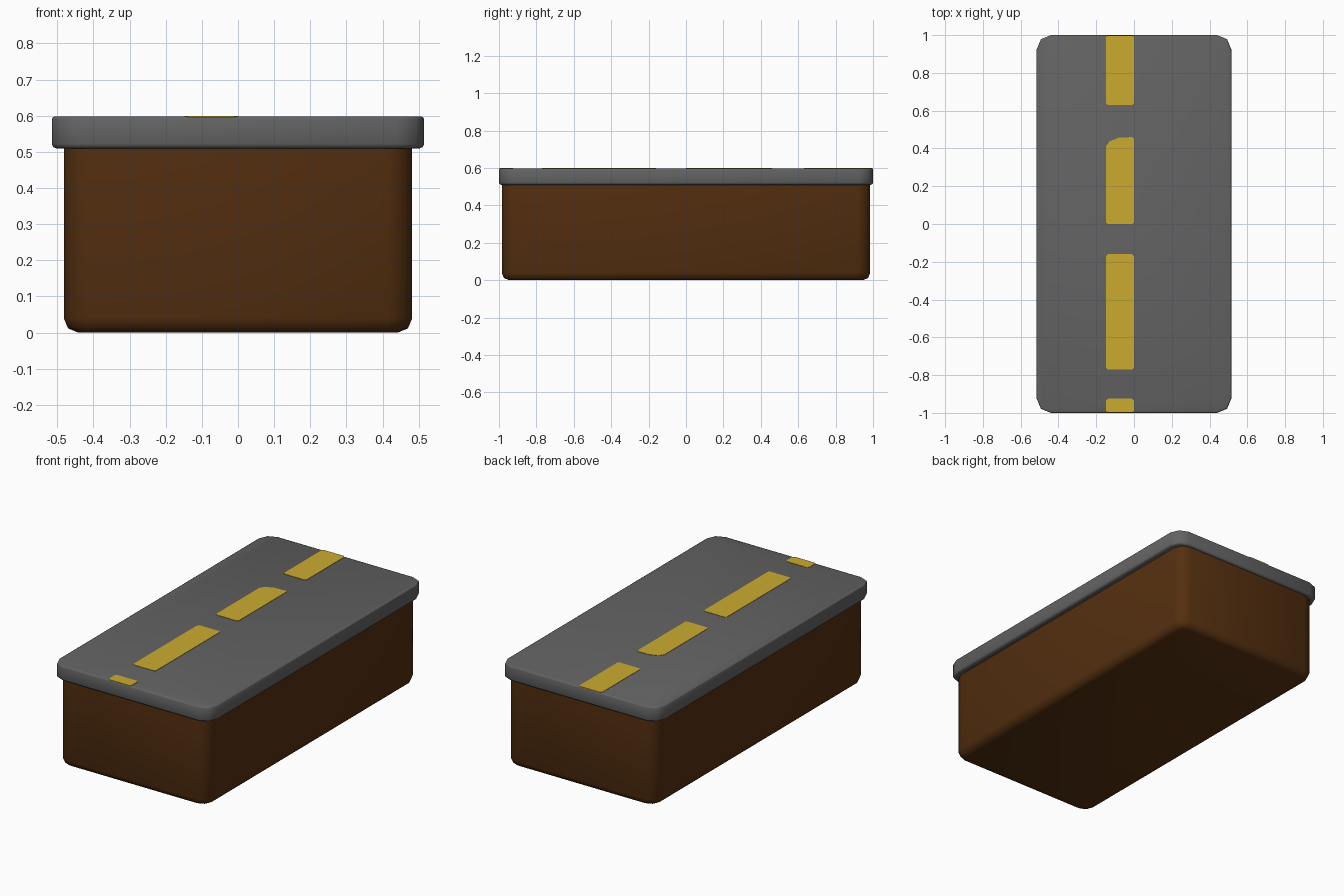
import bpy, bmesh

if "Cube" in bpy.data.objects:
    bpy.data.objects.remove(bpy.data.objects["Cube"])


def material(name, rgb):
    m = bpy.data.materials.new(name)
    m.diffuse_color = (*rgb, 1)
    m.use_nodes = True
    m.node_tree.nodes["Principled BSDF"].inputs["Base Color"].default_value = m.diffuse_color
    return m


ASPHALT = material("asphalt_grey", (0.125, 0.125, 0.125))
DIRT = material("dirt_brown", (0.09, 0.029, 0.005))
YELLOW = material("line_yellow", (0.60, 0.41, 0.028))


def finish(name, bm, mat):
    bmesh.ops.recalc_face_normals(bm, faces=bm.faces)
    me = bpy.data.meshes.new(name)
    bm.to_mesh(me)
    bm.free()
    me.materials.append(mat)
    ob = bpy.data.objects.new(name, me)
    bpy.context.collection.objects.link(ob)
    return ob


def rounded_box(name, hx, hy, z0, z1, corner, bottom, top, mat):
    """Box with rounded upright corners, then rounded bottom and top rims."""
    bm = bmesh.new()
    bmesh.ops.create_cube(bm, size=1)
    for v in bm.verts:
        v.co = (v.co.x * 2 * hx, v.co.y * 2 * hy, z1 if v.co.z > 0 else z0)
    upright = [e for e in bm.edges if abs(e.verts[0].co.z - e.verts[1].co.z) > 1e-4]
    bmesh.ops.bevel(bm, geom=upright, offset=corner, segments=2, profile=0.5, affect='EDGES')
    for z, r in ((z0, bottom), (z1, top)):
        if r:
            rim = [e for e in bm.edges if all(abs(v.co.z - z) < 1e-5 for v in e.verts)]
            bmesh.ops.bevel(bm, geom=rim, offset=r, segments=2, profile=0.5, affect='EDGES')
    ob = finish(name, bm, mat)
    for o in bpy.context.selected_objects:
        o.select_set(False)
    ob.select_set(True)
    bpy.context.view_layer.objects.active = ob
    bpy.ops.object.shade_smooth_by_angle(angle=1.0)


# Ground block and the overhanging road slab
rounded_box("dirt_block", 0.482, 0.985, 0.0, 0.54, 0.065, 0.04, 0, DIRT)
rounded_box("road_slab", 0.515, 1.0, 0.51, 0.598, 0.075, 0.012, 0.008, ASPHALT)


def dash(name, y0, y1, worn=False):
    """Thin painted plate with slightly clipped corners."""
    x0, x1, c = -0.148, 0.0, 0.01
    pts = [(x0 + c, y0), (x1 - c, y0), (x1, y0 + c), (x1, y1 - c), (x1 - c, y1)]
    pts += [(-0.08, y1 - 0.003), (-0.13, y1 - 0.022), (x0, y1 - 0.05)] if worn else \
        [(x0 + c, y1), (x0, y1 - c)]
    pts.append((x0, y0 + c))
    bm = bmesh.new()
    face = bm.faces.new([bm.verts.new((x, y, 0.594)) for x, y in pts])
    ext = bmesh.ops.extrude_face_region(bm, geom=[face])
    for v in ext["geom"]:
        if isinstance(v, bmesh.types.BMVert):
            v.co.z = 0.6
    bm.faces.ensure_lookup_table()
    # Keep the plate closed underneath
    if not any(all(abs(v.co.z - 0.594) < 1e-5 for v in f.verts) for f in bm.faces):
        bmesh.ops.holes_fill(bm, edges=bm.edges, sides=0)
    finish(name, bm, YELLOW)


# Dashed centre line
dash("lane_dash_back", 0.63, 0.998)
dash("lane_dash_upper", 0.0, 0.46, worn=True)
dash("lane_dash_lower", -0.77, -0.16)
dash("lane_dash_front", -0.998, -0.925)
